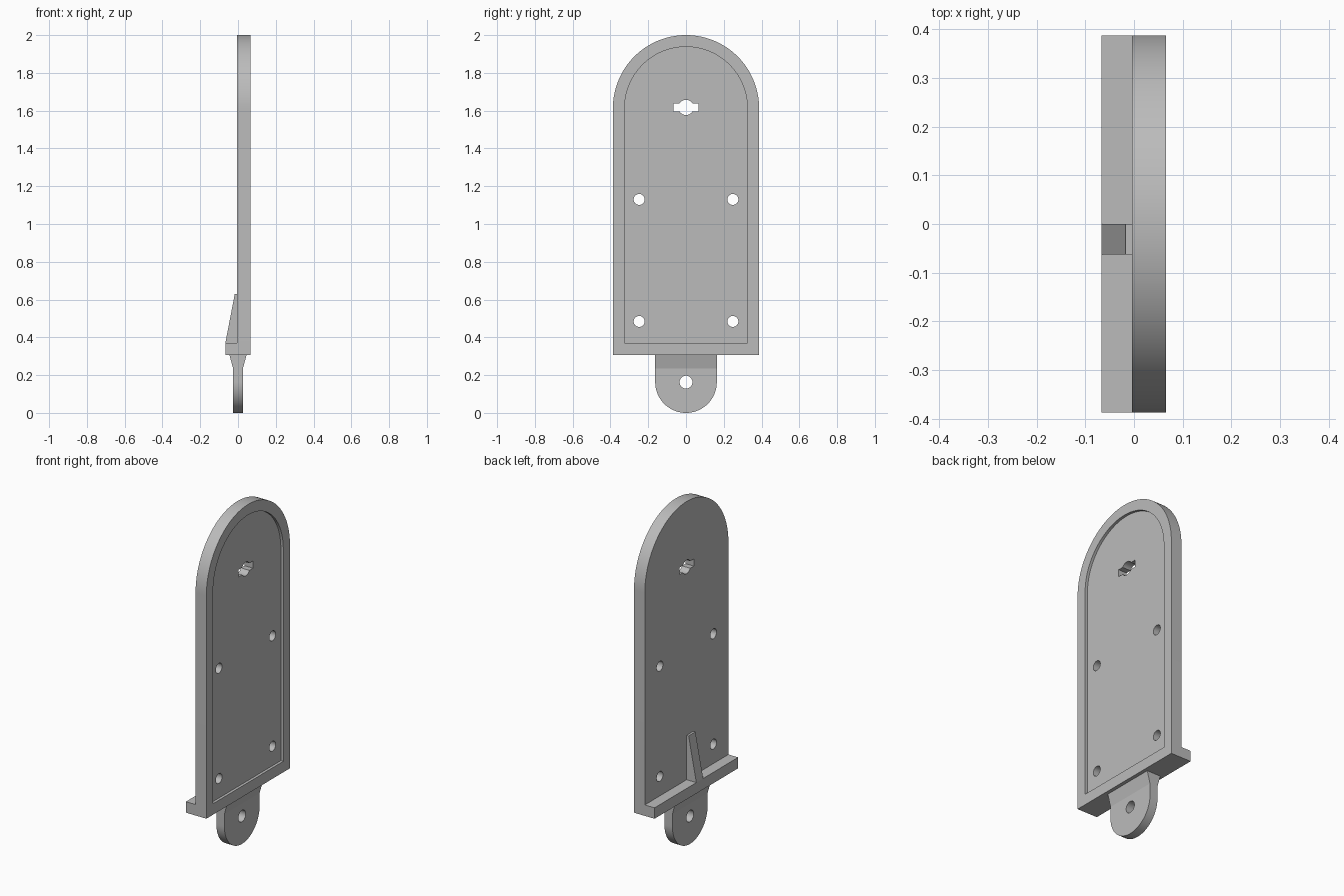
import bpy
import bmesh
from math import pi, sin, cos
from mathutils import Vector

cube = bpy.data.objects.get("Cube")
if cube:
    bpy.data.objects.remove(cube)

grey = bpy.data.materials.new("light grey")
grey.use_nodes = True
GREY = (0.5, 0.5, 0.5, 1)
grey.diffuse_color = GREY
grey.node_tree.nodes["Principled BSDF"].inputs["Base Color"].default_value = GREY


def prism(name, points, start, direction):
    """Extrude a closed outline of 3D points, after shifting it by start."""
    bm = bmesh.new()
    face = bm.faces.new([bm.verts.new(Vector(p) + Vector(start)) for p in points])
    extruded = bmesh.ops.extrude_face_region(bm, geom=[face])["geom"]
    moved = [v for v in extruded if isinstance(v, bmesh.types.BMVert)]
    bmesh.ops.translate(bm, verts=moved, vec=direction)
    bmesh.ops.recalc_face_normals(bm, faces=bm.faces)
    mesh = bpy.data.meshes.new(name)
    bm.to_mesh(mesh)
    bm.free()
    mesh.materials.append(grey)
    obj = bpy.data.objects.new(name, mesh)
    bpy.context.collection.objects.link(obj)
    return obj


def across(name, outline, x0, x1):
    """Extrude a (y, z) outline from x0 to x1."""
    return prism(name, [(0, y, z) for y, z in outline], (x0, 0, 0), (x1 - x0, 0, 0))


def along(name, outline, y0, y1):
    """Extrude an (x, z) outline from y0 to y1."""
    return prism(name, [(x, 0, z) for x, z in outline], (0, y0, 0), (0, y1 - y0, 0))


def arc(y, z, r, start, end, steps):
    angles = [start + (end - start) * i / steps for i in range(steps + 1)]
    return [(y + r * cos(a), z + r * sin(a)) for a in angles]


def circle(y, z, r):
    return arc(y, z, r, 0, 2 * pi, 40)[:-1]


def rect(a0, a1, b0, b1):
    return [(a0, b0), (a1, b0), (a1, b1), (a0, b1)]


def arch(r, bottom, centre):
    return [(-r, bottom), (r, bottom)] + arc(0, centre, r, 0, pi, 64)


def cut(obj, cutter):
    mod = obj.modifiers.new("cut", "BOOLEAN")
    mod.operation = "DIFFERENCE"
    mod.solver = "EXACT"
    mod.object = cutter
    bpy.context.view_layer.objects.active = obj
    bpy.ops.object.modifier_apply(modifier=mod.name)
    bpy.data.objects.remove(cutter)


BACK, FACE = -0.004, 0.066
BOTTOM, LEDGE_TOP = 0.306, 0.37
CENTRE, HALF = 1.613, 0.387

# Arched plate with a shallow recess
plate = across("back_plate", arch(HALF, BOTTOM, CENTRE), BACK, FACE)
cut(plate, across("recess", arch(0.325, LEDGE_TOP, CENTRE), FACE - 0.016, 0.2))

# Four screw holes and the keyed opening
for y in (-0.248, 0.248):
    for z in (0.484, 1.13):
        cut(plate, across("screw_hole", circle(y, z, 0.029), -0.2, 0.2))
cut(plate, across("round_opening", circle(0, 1.617, 0.04), -0.2, 0.2))
cut(plate, across("slot_opening", rect(-0.067, 0.067, 1.596, 1.638), -0.2, 0.2))

# Ledge along the bottom and its supporting rib
ledge = along("ledge", rect(-0.067, BACK, BOTTOM, LEDGE_TOP), -HALF, HALF)
rib = along("rib", [(-0.067, LEDGE_TOP), (BACK, LEDGE_TOP), (BACK, 0.63), (-0.017, 0.63)],
            -0.063, 0)

# Rounded hanging tab, flared where it meets the plate
R, T, FLARE = 0.163, 0.026, 0.235
tab = across("tab", arc(0, R, R, pi, 2 * pi, 48) + [(R, FLARE), (-R, FLARE)], -T, T)
cut(tab, across("tab_hole", circle(0, R, 0.034), -0.2, 0.2))
flare = along("tab_flare", [(-T, FLARE), (T, FLARE), (0.045, BOTTOM), (-0.045, BOTTOM)], -R, R)

# Smooth the curved walls and keep the edges crisp
for obj in (plate, ledge, rib, tab, flare):
    bpy.ops.object.select_all(action="DESELECT")
    obj.select_set(True)
    bpy.context.view_layer.objects.active = obj
    bpy.ops.object.shade_smooth_by_angle(angle=pi / 6)
